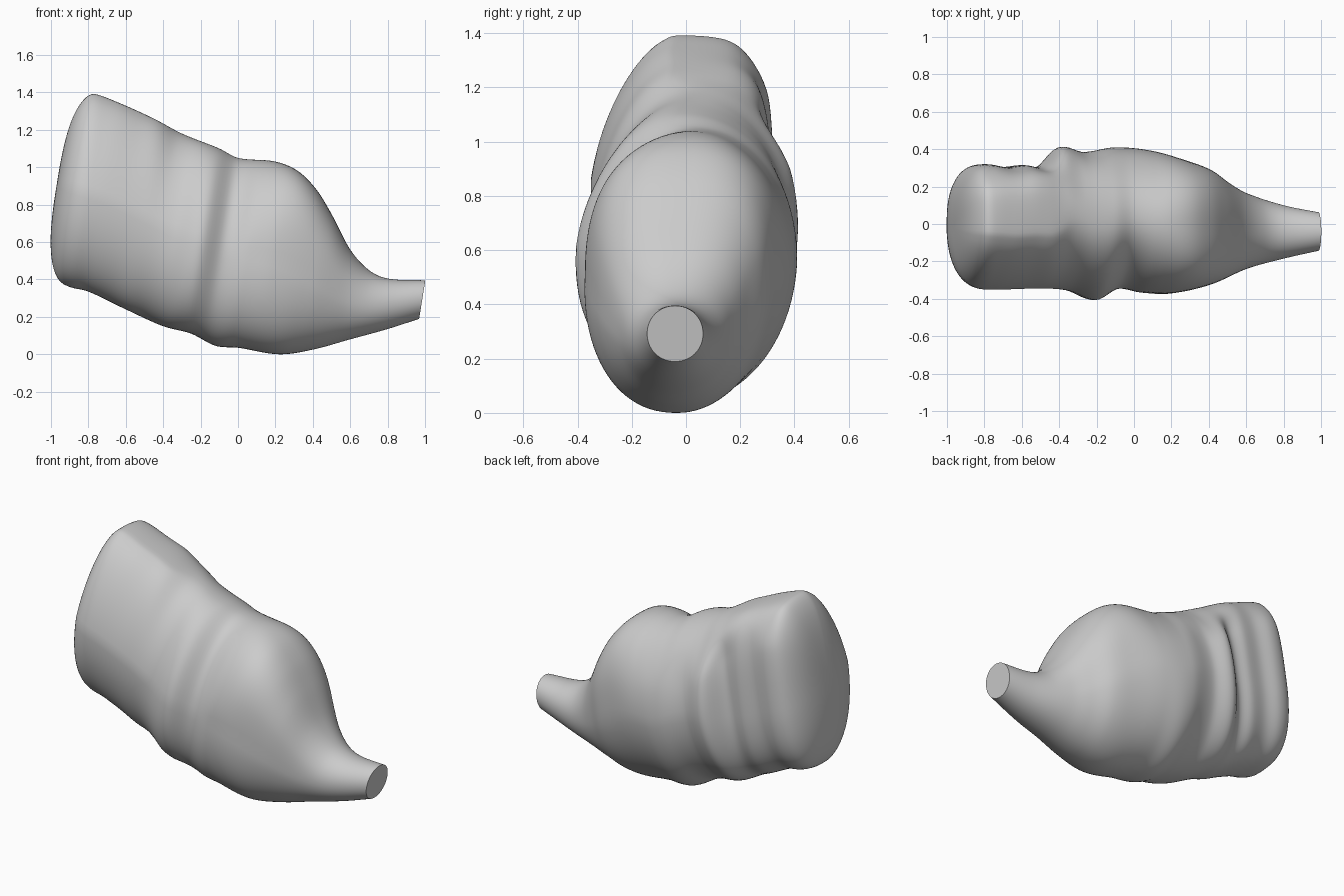
import bpy
import bmesh
import math

if "Cube" in bpy.data.objects:
    bpy.data.objects.remove(bpy.data.objects["Cube"], do_unlink=True)

# Outline curves along the length: (x, offset)
TOP = [(-.84, 1.39), (-.77, 1.393), (-.65, 1.35), (-.45, 1.26), (-.3, 1.18), (-.1, 1.1),
       (0, 1.05), (.2, 1.03), (.32, .98), (.42, .88), (.5, .75), (.6, .56), (.7, .45),
       (.8, .405), (1, .395)]
BOTTOM = [(-1.03, .42), (-.9, .36), (-.8, .335), (-.6, .24), (-.4, .15), (-.25, .11),
          (-.12, .045), (0, .035), (.22, 0), (.4, .025), (.6, .08), (.8, .135), (.97, .19)]
FRONT = [(-.97, -.3), (-.88, -.33), (-.8, -.35), (-.5, -.345), (-.35, -.355), (-.2, -.405),
         (-.08, -.345), (.05, -.365), (.2, -.37), (.4, -.325), (.6, -.24), (.8, -.185), (1, -.14)]
BACK = [(-.97, .27), (-.88, .305), (-.8, .32), (-.7, .305), (-.6, .315), (-.5, .31), (-.4, .41),
        (-.27, .385), (-.1, .41), (.1, .39), (.3, .33), (.4, .29), (.5, .22), (.6, .165),
        (.8, .1), (1, .06)]
TILT = 0.16
SIDES = 96


def sample(curve, x):
    """Smooth curve through the points, held constant past the ends."""
    if x <= curve[0][0]:
        return curve[0][1]
    if x >= curve[-1][0]:
        return curve[-1][1]
    last = len(curve) - 1
    i = max(k for k in range(last) if curve[k][0] <= x)

    def slope(k):
        a, b = curve[max(k - 1, 0)], curve[min(k + 1, last)]
        return (b[1] - a[1]) / (b[0] - a[0])

    (xa, va), (xb, vb) = curve[i], curve[i + 1]
    d = xb - xa
    t = (x - xa) / d
    return (va * (1 + 2 * t) * (1 - t) ** 2 + vb * t * t * (3 - 2 * t)
            + d * t * (1 - t) * (slope(i) * (1 - t) - slope(i + 1) * t))


def signed_power(value, power):
    return math.copysign(abs(value) ** power, value)


def ramp(x, start, end):
    """Eased blend from 0 at start to 1 at end."""
    t = min(max((x - start) / (end - start), 0), 1)
    return t * t * (3 - 2 * t)


def section(bm, s, scale):
    """One leaning, rounded cross-section."""
    height = 1.0
    for _ in range(12):
        lean = TILT * height / 2
        top, bottom = sample(TOP, s + lean), sample(BOTTOM, s - lean)
        height = (height + top - bottom) / 2
    front, back = sample(FRONT, s), sample(BACK, s)
    # The folds on the back die out towards the top
    plain_back = sum(sample(BACK, s + k * 0.05) for k in range(-4, 5)) / 9
    fold = (plain_back - back) * ramp(s, 0.2, 0)
    boxy = ramp(s, -0.33, -0.63)
    shoulder = ramp(s, 0.05, 0.35) * ramp(s, 0.7, 0.45)
    taper = 0.18 * ramp(s, 0.1, -0.1) + 0.05 * ramp(s, -0.3, -0.7)
    belly = ramp(s, -0.5, -0.25) * ramp(s, 0.6, 0.2)
    mid_y, mid_z = (front + back) / 2, (top + bottom) / 2
    ring = []
    for i in range(SIDES):
        a = math.tau * i / SIDES
        c, v = math.cos(a), math.sin(a)
        # Square back on the blunt half, square upper shoulder by the spout
        rear, upper = ramp(c, -0.3, 0.4), ramp(v, -0.3, 0.4)
        power = 2 / (2.05 + boxy * rear * (0.7 + 0.7 * upper) + shoulder * upper * 0.65
                     + belly * (1 - rear) * (1 - upper) * 0.15)
        half = (back - front) / 2 + fold * rear * ramp(v, 0.35, 0.85)
        y = scale * half * signed_power(c, power)
        h = signed_power(v, power)
        # The front narrows towards the top, and the belly leans forward
        if c < 0:
            y *= 1 - taper * max(h, 0)
        y += 0.03 * belly * min(h, 0)
        dz = scale * (top - bottom) / 2 * h
        ring.append(bm.verts.new((s + TILT * dz, mid_y + y, mid_z + dz)))
    return ring


# Stations: a domed blunt end, then the body and the spout
START, DOME, END = -0.83, 0.14, 0.985
stations = []
for i in range(1, 20):
    a = math.pi / 2 * i / 20
    stations.append((START - DOME * math.cos(a) ** 0.75, math.sin(a) ** 0.75))
stations += [(START + (END - START) * i / 110, 1) for i in range(111)]

bm = bmesh.new()
rings = [section(bm, s, f) for s, f in stations]
for a, b in zip(rings, rings[1:]):
    for i in range(SIDES):
        j = (i + 1) % SIDES
        bm.faces.new((a[i], a[j], b[j], b[i]))
bm.faces.new(rings[0])
bm.faces.new(rings[-1])
bmesh.ops.recalc_face_normals(bm, faces=bm.faces)
mesh = bpy.data.meshes.new("tapered_body")
bm.to_mesh(mesh)
bm.free()
body = bpy.data.objects.new("tapered_body", mesh)
bpy.context.collection.objects.link(body)

# Plain grey finish
grey = bpy.data.materials.new("plain_grey")
grey.use_nodes = True
colour = (0.6, 0.6, 0.6, 1)
grey.diffuse_color = colour
grey.node_tree.nodes["Principled BSDF"].inputs["Base Color"].default_value = colour
mesh.materials.append(grey)

bpy.ops.object.select_all(action="DESELECT")
body.select_set(True)
bpy.context.view_layer.objects.active = body
bpy.ops.object.shade_smooth_by_angle(angle=math.radians(40))
